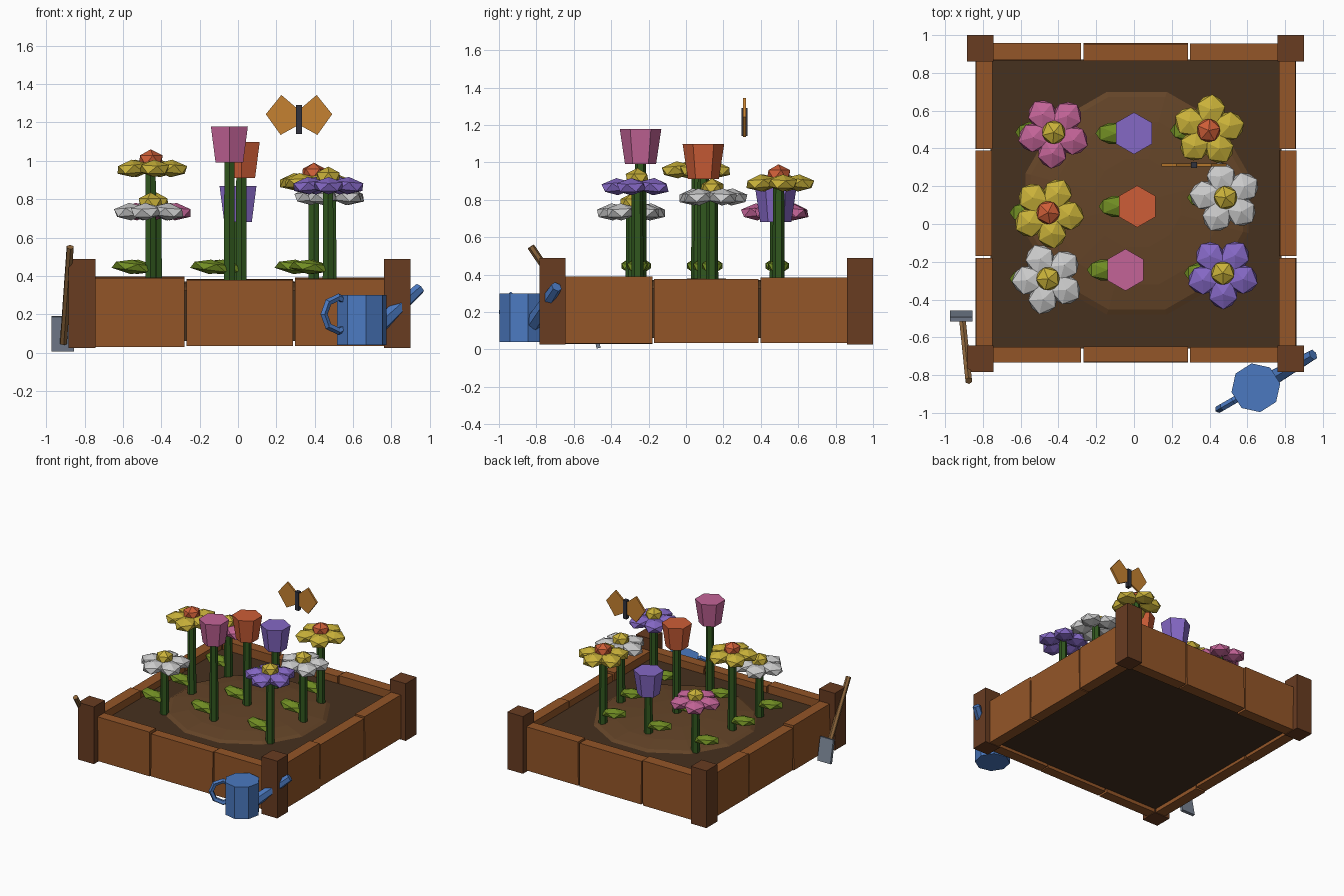
import bpy, bmesh, math
from mathutils import Vector, Matrix

if "Cube" in bpy.data.objects:
    bpy.data.objects.remove(bpy.data.objects["Cube"])


def material(name, rgb):
    m = bpy.data.materials.new(name)
    m.diffuse_color = [(c / 255) ** 2.2 for c in rgb] + [1]
    m.use_nodes = True
    m.node_tree.nodes["Principled BSDF"].inputs["Base Color"].default_value = m.diffuse_color
    return m


M = {n: material(n, c) for n, c in {
    "wood": (146, 86, 44), "dark_wood": (104, 62, 38), "soil": (72, 52, 36),
    "mound": (100, 70, 44), "stem": (52, 88, 36), "leaf": (112, 140, 40),
    "yellow": (200, 176, 60), "pink": (194, 100, 150), "white": (200, 200, 200),
    "purple": (132, 104, 196), "orange": (204, 94, 58), "blue": (76, 120, 190),
    "steel": (120, 130, 146), "handle": (140, 102, 62), "wing": (196, 128, 52),
    "body": (52, 54, 64)}.items()}


def finish(bm, name, mat):
    me = bpy.data.meshes.new(name)
    bmesh.ops.recalc_face_normals(bm, faces=bm.faces)
    bm.to_mesh(me)
    bm.free()
    me.materials.append(M[mat])
    ob = bpy.data.objects.new(name, me)
    bpy.context.collection.objects.link(ob)
    return ob


def box(name, mat, lo, hi, rot=(0, 0, 0)):
    lo, hi = Vector(lo), Vector(hi)
    bm = bmesh.new()
    bmesh.ops.create_cube(bm, size=1, matrix=Matrix.Diagonal((*(hi - lo), 1)))
    ob = finish(bm, name, mat)
    ob.location, ob.rotation_euler = (lo + hi) / 2, rot
    return ob


def rod(name, mat, a, b, r1, r2, n, twist=0.0):
    a, b = Vector(a), Vector(b)
    d = b - a
    mtx = (Matrix.Translation((a + b) / 2) @ d.to_track_quat('Z', 'Y').to_matrix().to_4x4()
           @ Matrix.Rotation(twist, 4, 'Z'))
    bm = bmesh.new()
    bmesh.ops.create_cone(bm, cap_ends=True, segments=n, radius1=r1, radius2=r2,
                          depth=d.length, matrix=mtx)
    return finish(bm, name, mat)


def blobs(name, mat, matrices):
    bm = bmesh.new()
    for m in matrices:
        bmesh.ops.create_icosphere(bm, subdivisions=1, radius=1, matrix=m)
    return finish(bm, name, mat)


def place(p, size, az=0.0, tilt=0.0):
    return (Matrix.Translation(p) @ Matrix.Rotation(az, 4, 'Z')
            @ Matrix.Rotation(tilt, 4, 'Y') @ Matrix.Diagonal((*size, 1)))


# Planter planks
xs = [(-0.745, -0.28), (-0.268, 0.286), (0.297, 0.765)]
ys = [(-0.65, -0.18), (-0.17, 0.388), (0.398, 0.862)]
zs = [(0.03, 0.39), (0.035, 0.377), (0.035, 0.385)]
for i, ((x0, x1), (y0, y1), (z0, z1)) in enumerate(zip(xs, ys, zs)):
    t = (0.012, -0.012, 0.008)[i]
    box(f"front_plank_{i}", "wood", (x0, -0.732, z0), (x1, -0.65, z1), (t, 0, 0))
    box(f"back_plank_{i}", "wood", (x0, 0.865, z0), (x1, 0.955, z1 + 0.005), (-t, 0, 0))
    box(f"left_plank_{i}", "wood", (-0.838, y0, z0), (-0.75, y1, z1), (0, t, 0))
    box(f"right_plank_{i}", "wood", (0.77, y0, z0), (0.857, y1, z1), (0, -t, 0))

# Corner posts
for i, (x, y) in enumerate([(-0.813, -0.713), (0.83, -0.713), (-0.813, 0.93), (0.83, 0.93)]):
    box(f"corner_post_{i}", "dark_wood", (x - 0.07, y - 0.07, 0.025), (x + 0.07, y + 0.07, 0.488))

# Soil bed and mound
box("soil", "soil", (-0.76, -0.66, 0.06), (0.78, 0.87, 0.325))
bm = bmesh.new()
bmesh.ops.create_uvsphere(bm, u_segments=12, v_segments=8, radius=1,
                          matrix=place((0.015, 0.11, 0.315), (0.63, 0.63, 0.065), math.radians(15)))
finish(bm, "soil_mound", "mound")


# Stem and leaf shared by all flowers
def stem_and_leaf(tag, x, y, top):
    rod(f"stem_{tag}", "stem", (x, y, 0.32), (x, y, top), 0.033, 0.03, 6)
    blobs(f"leaf_{tag}", "leaf", [place((x - 0.1, y, 0.447), (0.115, 0.065, 0.038), 0, 0.12)])


# Open five-petal flowers
daisies = [("pink", "yellow", -0.425, 0.485, 0.735, 50), ("yellow", "orange", 0.395, 0.495, 0.89, 12),
           ("white", "yellow", 0.485, 0.14, 0.815, 30), ("yellow", "orange", -0.455, 0.06, 0.96, 64),
           ("white", "yellow", -0.455, -0.29, 0.735, 40), ("purple", "yellow", 0.47, -0.26, 0.87, 55)]
for i, (col, mid, x, y, z, a0) in enumerate(daisies):
    stem_and_leaf(f"open_{i}", x, y, z)
    petals = []
    for k in range(5):
        a = math.radians(a0 + 72 * k)
        petals.append(place((x + 0.108 * math.cos(a), y + 0.108 * math.sin(a), z),
                            (0.092, 0.086, 0.046), a, 0.1))
    blobs(f"petals_{i}", col, petals)
    blobs(f"flower_centre_{i}", mid, [place((x, y, z + 0.043), (0.07, 0.07, 0.057), math.radians(a0))])

# Cup-shaped flowers
for i, (col, x, y, z) in enumerate([("purple", 0, 0.48, 0.68), ("orange", 0.017, 0.093, 0.91),
                                    ("pink", -0.045, -0.243, 0.99)]):
    stem_and_leaf(f"cup_{i}", x, y, z + 0.02)
    rod(f"cup_flower_{i}", col, (x, y, z), (x, y, z + 0.188), 0.083, 0.111, 6)

# Butterfly
bx, by = 0.318, 0.313
box("butterfly_body", "body", (bx - 0.016, by - 0.016, 1.14), (bx + 0.016, by + 0.016, 1.29))
outline = [(0.005, 1.185), (0.096, 1.135), (0.173, 1.243), (0.092, 1.343), (0.012, 1.275)]
for name, s in (("left_wing", -1), ("right_wing", 1)):
    bm = bmesh.new()
    f = bm.faces.new([bm.verts.new((bx + s * x, by - 0.008, z)) for x, z in outline])
    ext = bmesh.ops.extrude_face_region(bm, geom=[f], use_keep_orig=True)
    bmesh.ops.translate(bm, vec=(0, 0.016, 0),
                        verts=[v for v in ext["geom"] if isinstance(v, bmesh.types.BMVert)])
    finish(bm, name, "wing")

# Watering can: body, spout and ring handle
cx, cy, az = 0.645, -0.867, math.radians(30)
out = Vector((math.cos(az), math.sin(az), 0))
c = Vector((cx, cy, 0))
rod("can_body", "blue", (cx, cy, 0.04), (cx, cy, 0.3), 0.131, 0.131, 8, math.radians(10))
rod("can_spout", "blue", c + out * 0.1 + Vector((0, 0, 0.14)),
    c + out * 0.35 + Vector((0, 0, 0.335)), 0.045, 0.03, 6)
bpy.ops.mesh.primitive_torus_add(major_segments=8, minor_segments=5, major_radius=0.088,
                                 minor_radius=0.02, location=c - out * 0.14 + Vector((0, 0, 0.2)),
                                 rotation=(math.pi / 2, 0, az))
ring = bpy.context.object
ring.name = "can_handle"
ring.data.materials.append(M["blue"])

# Leaning trowel
box("trowel_blade", "steel", (-0.973, -0.497, 0.005), (-0.855, -0.475, 0.19), (0.2, 0, 0))
rod("trowel_handle", "handle", (-0.91, -0.49, 0.05), (-0.875, -0.83, 0.55), 0.02, 0.02, 6)
